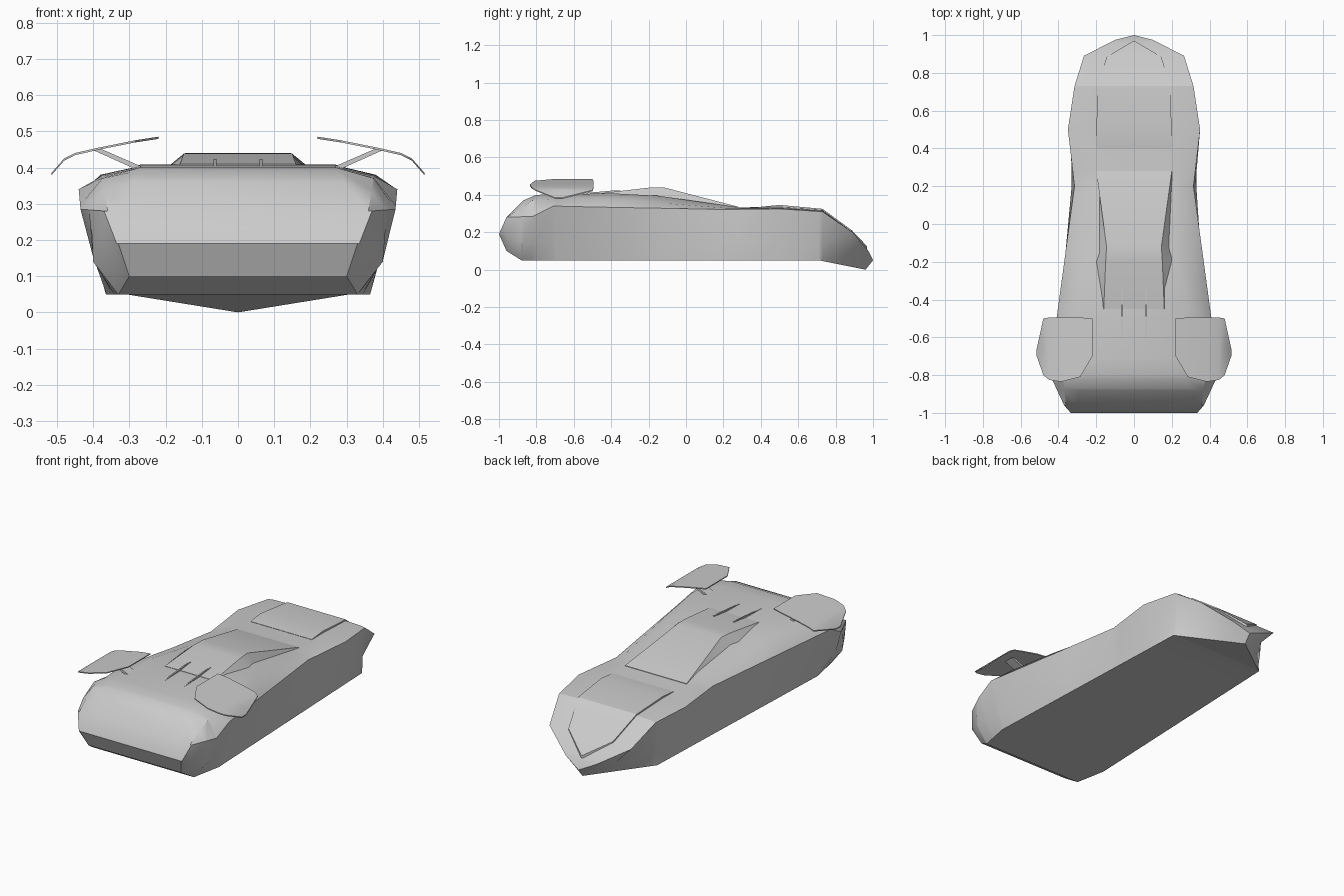
import bpy, bmesh, math
from mathutils import Vector

cube = bpy.data.objects.get("Cube")
if cube:
    bpy.data.objects.remove(cube)

paint = bpy.data.materials.new("light_grey_paint")
paint.use_nodes = True
GREY = (0.6, 0.6, 0.6, 1)
paint.diffuse_color = GREY
paint.node_tree.nodes["Principled BSDF"].inputs["Base Color"].default_value = GREY


def finish(name, bm, angle=30):
    """Clean the mesh, add it to the scene and shade it."""
    bmesh.ops.remove_doubles(bm, verts=bm.verts, dist=0.0005)
    bmesh.ops.recalc_face_normals(bm, faces=bm.faces)
    mesh = bpy.data.meshes.new(name)
    bm.to_mesh(mesh)
    bm.free()
    mesh.materials.append(paint)
    obj = bpy.data.objects.new(name, mesh)
    bpy.context.collection.objects.link(obj)
    bpy.ops.object.select_all(action="DESELECT")
    obj.select_set(True)
    bpy.context.view_layer.objects.active = obj
    bpy.ops.object.shade_smooth_by_angle(angle=math.radians(angle))
    return obj


def along(rail, y):
    """Point (x, z) on a rail of (y, x, z) points, by linear interpolation."""
    for (y0, x0, z0), (y1, x1, z1) in zip(rail, rail[1:]):
        if y <= y1:
            t = max(0, (y - y0) / (y1 - y0))
            return x0 + (x1 - x0) * t, z0 + (z1 - z0) * t
    return rail[-1][1:]


def loft(name, stations, section, angle=30):
    """Skin closed sections along y and cap both ends."""
    bm = bmesh.new()
    rings = [[bm.verts.new((x, y, z)) for x, z in section(y)] for y in stations]
    count = len(rings[0])
    for a, b in zip(rings, rings[1:]):
        for i in range(count):
            j = (i + 1) % count
            bm.faces.new((a[i], a[j], b[j], b[i]))
    bm.faces.new(rings[0])
    bm.faces.new(rings[-1])
    return finish(name, bm, angle)


def prism(name, outline, offset, angle=30):
    """Extrude a closed outline by an offset vector."""
    bm = bmesh.new()
    low = [bm.verts.new(p) for p in outline]
    high = [bm.verts.new(Vector(p) + Vector(offset)) for p in outline]
    bm.faces.new(low)
    bm.faces.new(high)
    for i in range(len(low)):
        j = (i + 1) % len(low)
        bm.faces.new((low[i], low[j], high[j], high[i]))
    return finish(name, bm, angle)


# Body rails: lengthwise edges of the hull, as (y, half width, height)
TIP = (1, 0, .05)
sill = [(-1, .33, .19), (-.96, .3, .1), (-.88, .33, .05), (-.7, .365, .05),
        (.71, .31, .05), (.96, 0, 0), TIP]
flank = [(-1, .335, .19), (-.96, .36, .18), (-.88, .4, .14), (-.7, .39, .14),
         (.2, .33, .14), (.5, .335, .14), (.73, .3, .14), (.89, .17, .1),
         (.96, .06, .05), TIP]
belt = [(-1, .335, .19), (-.96, .37, .28), (-.82, .435, .285), (-.71, .44, .34),
        (-.5, .41, .335), (.2, .315, .322), (.5, .35, .325), (.73, .315, .31),
        (.89, .265, .2), (.975, .1, .1), TIP]
shoulder = [(-1, .33, .19), (-.96, .36, .28), (-.82, .375, .37), (-.6, .38, .38),
            (-.3, .34, .37), (.2, .28, .33), (.5, .31, .33), (.73, .28, .315),
            (.89, .24, .2), (.975, .09, .1), TIP]
deck = [(-1, .3, .19), (-.96, .3, .28), (-.87, .29, .37), (-.8, .27, .4),
        (-.4, .27, .408), (-.15, .22, .395), (.28, .2, .333), (.5, .2, .335),
        (.73, .19, .318), (.89, .14, .2), (.975, .06, .1), TIP]


def hull_section(y):
    right = [along(rail, y) for rail in (sill, flank, belt, shoulder, deck)]
    return right + [(-x, z) for x, z in reversed(right)]


stations = sorted({p[0] for rail in (sill, flank, belt, shoulder, deck) for p in rail})
loft("body", stations, hull_section)

# Cabin: a wedge rising from the rear deck, with inset side walls
roof = [(-.45, .16, .409), (-.2, .15, .438), (-.12, .145, .44), (.28, .2, .336)]
foot = [(-.45, .17, .38), (-.2, .22, .38), (-.12, .2, .37), (.28, .2, .31)]


def cabin_section(y):
    (rx, rz), (fx, fz) = along(roof, y), along(foot, y)
    return [(fx, fz), (rx, rz), (-rx, rz), (-fx, fz)]


loft("cabin", [p[0] for p in roof], cabin_section, 20)

# Tail panel: thin raised plate with a pointed end
tail = [(.4, .2, .336), (.5, .2, .346), (.73, .19, .325), (.885, .145, .212), (.968, .005, .125)]


def tail_section(y):
    x, z = along(tail, y)
    return [(x, z), (-x, z), (-x, z - .02), (x, z - .02)]


loft("tail_panel", [p[0] for p in tail], tail_section)

# Wing profile: height falls away toward the outer edge
arch = [(.22, 0, .485), (.285, 0, .475), (.385, 0, .455), (.45, 0, .44),
        (.48, 0, .425), (.515, 0, .385)]
edge_y = [(.22, -.7, -.5), (.285, -.81, -.495), (.385, -.835, -.495),
          (.45, -.825, -.495), (.48, -.8, -.5), (.515, -.7, -.66)]

for side, label in ((1, "left"), (-1, "right")):
    # Wing: curved thin plate over the front corner
    bm = bmesh.new()
    rows = []
    for x, back, front in edge_y:
        z = along(arch, x)[1]
        rows.append([[bm.verts.new((side * x, back + (front - back) * t, z - drop))
                      for t in (0, .5, 1)] for drop in (0, .006)])
    for a, b in zip(rows, rows[1:]):
        for k in (0, 1):
            for i in (0, 1):
                bm.faces.new((a[k][i], a[k][i + 1], b[k][i + 1], b[k][i]))
        for i in (0, 2):
            bm.faces.new((a[0][i], b[0][i], b[1][i], a[1][i]))
    for end in (rows[0], rows[-1]):
        for i in (0, 1):
            bm.faces.new((end[0][i], end[0][i + 1], end[1][i + 1], end[1][i]))
    finish(label + "_wing", bm, 35)

    # Strut from the deck edge to the wing
    strut = [(.26, .4), (.38, .452), (.4, .448), (.26, .385)]
    prism(label + "_wing_strut", [(side * x, -.64, z) for x, z in strut], (0, .06, 0))

    # Slim fin on the nose deck
    fin = [(-.65, .4), (-.4, .422), (-.35, .423), (-.35, .4)]
    prism(label + "_deck_fin", [(side * .06, y, z) for y, z in fin], (side * .008, 0, 0))
